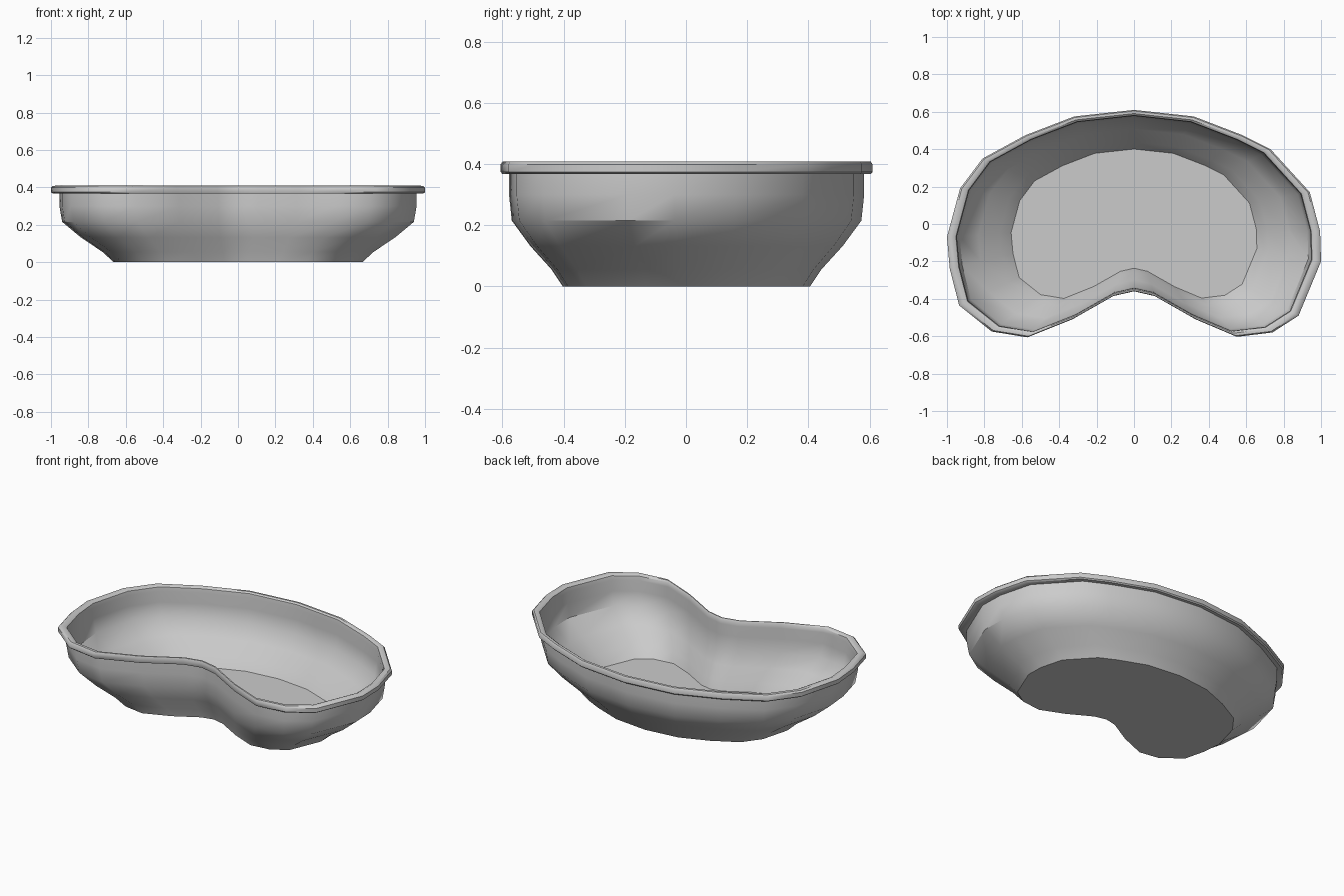
import bpy, bmesh, math

if "Cube" in bpy.data.objects:
    bpy.data.objects.remove(bpy.data.objects["Cube"])

# Kidney-shaped rim outline, counter-clockwise from the back centre
outline = [(0, .61), (-.32, .575), (-.58, .475), (-.81, .35), (-.93, .19), (-1, -.07),
           (-.985, -.24), (-.935, -.435), (-.76, -.575), (-.57, -.606), (-.33, -.51),
           (-.11, -.385), (0, -.36), (.11, -.385), (.33, -.51), (.55, -.603),
           (.74, -.58), (.88, -.49), (1, -.2), (.995, -.04), (.94, .17),
           (.73, .40), (.58, .475), (.32, .575)]

# Cross-sections as (scale of outline, height)
wall = [(.665, 0), (.725, .055), (.84, .132), (.94, .215), (.955, .30), (.955, .368)]
rim = [(.99, .367), (1, .374), (1, .399), (.99, .408), (.968, .409), (.952, .401)]
inner = [(s - .008, z + .008) for s, z in reversed(wall)]


def loft(name, profile):
    """Sweep a scaled profile round the outline and cap both ends."""
    bm = bmesh.new()
    rings = [[bm.verts.new((x * s, y * s, z)) for x, y in outline] for s, z in profile]
    n = len(outline)
    for a, b in zip(rings, rings[1:]):
        for i in range(n):
            j = (i + 1) % n
            bm.faces.new((a[i], a[j], b[j], b[i]))
    bm.faces.new(rings[0][::-1])
    bm.faces.new(rings[-1])
    bmesh.ops.recalc_face_normals(bm, faces=bm.faces[:])
    mesh = bpy.data.meshes.new(name)
    bm.to_mesh(mesh)
    bm.free()
    obj = bpy.data.objects.new(name, mesh)
    bpy.context.collection.objects.link(obj)
    bpy.context.view_layer.objects.active = obj
    obj.select_set(True)
    bpy.ops.object.shade_smooth_by_angle(angle=math.radians(40))
    return obj


# Dish: outer wall, rolled rim and inner wall down to the floor
loft("kidney_dish", wall + rim + inner)
